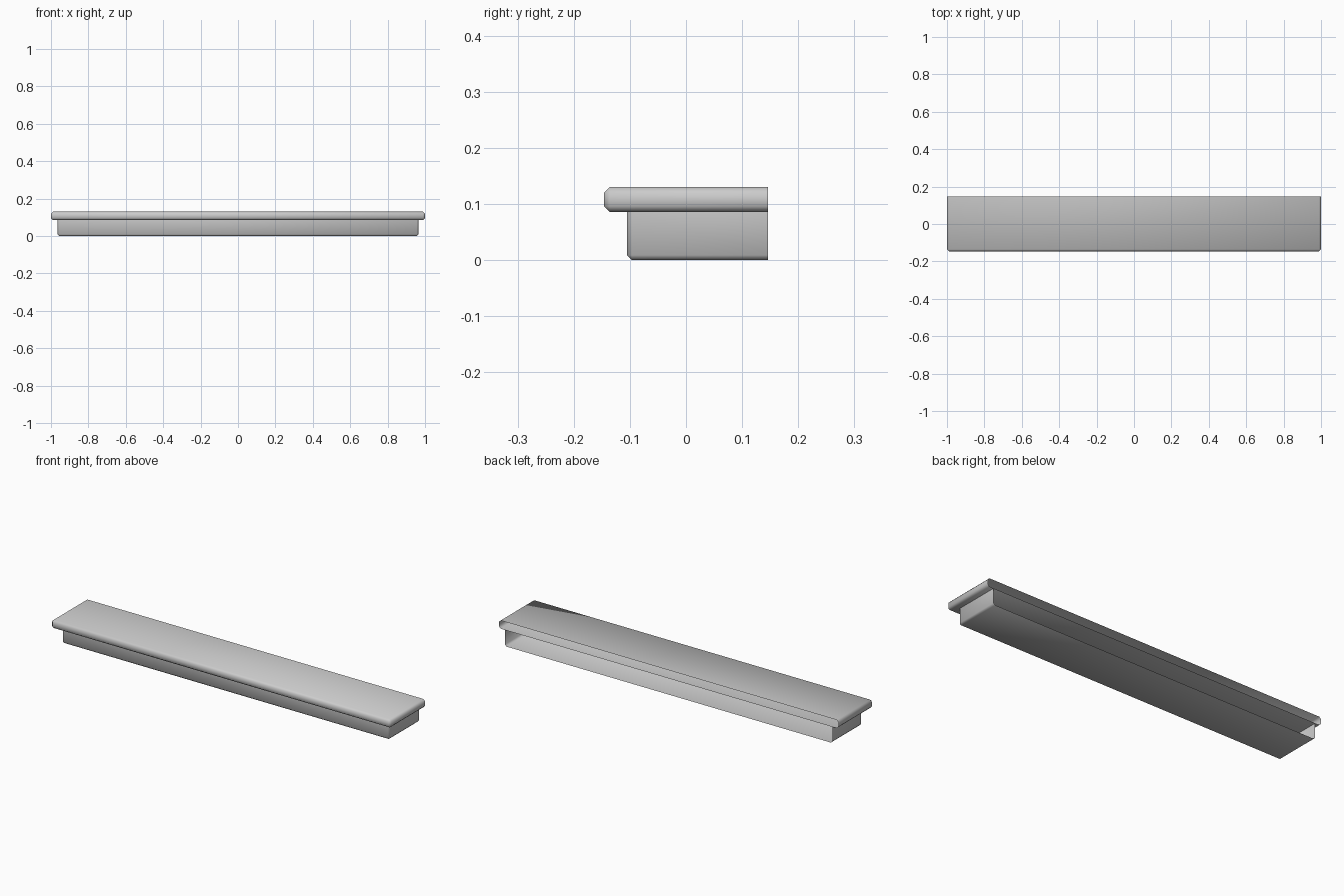
import bpy
import bmesh
from mathutils import Vector

default = bpy.data.objects.get("Cube")
if default:
    bpy.data.objects.remove(default, do_unlink=True)

BACK = 0.146

grey = bpy.data.materials.new("plain grey")
grey.use_nodes = True
colour = (0.6, 0.6, 0.6, 1)
grey.diffuse_color = colour
grey.node_tree.nodes["Principled BSDF"].inputs["Base Color"].default_value = colour


def open_box(name, half_width, front, bottom, top, bevel, open_sides):
    """Chamfered box shell whose faces towards open_sides are left out."""
    bm = bmesh.new()
    bmesh.ops.create_cube(bm, size=1)
    size = Vector((2 * half_width, BACK - front, top - bottom))
    centre = Vector((0, (BACK + front) / 2, (top + bottom) / 2))
    for v in bm.verts:
        v.co = v.co * size + centre
    bm.normal_update()

    def is_open(face):
        return any(face.normal.dot(Vector(d)) > 0.99 for d in open_sides)

    # Rims of the open sides stay sharp
    edges = [e for e in bm.edges if not any(is_open(f) for f in e.link_faces)]
    bmesh.ops.bevel(bm, geom=edges, offset=bevel, segments=1,
                    affect='EDGES', clamp_overlap=True)
    bm.normal_update()
    bmesh.ops.delete(bm, geom=[f for f in bm.faces if is_open(f)], context='FACES')
    for f in bm.faces:
        f.smooth = True
    mesh = bpy.data.meshes.new(name)
    bm.to_mesh(mesh)
    bm.free()
    mesh.materials.append(grey)
    obj = bpy.data.objects.new(name, mesh)
    bpy.context.collection.objects.link(obj)
    return obj


# Overhanging slab, open towards the wall
open_box("shelf_slab", 1.0, -0.146, 0.086, 0.13, 0.01, [(0, 1, 0)])

# Narrower support beneath, open at the back and where it meets the slab
open_box("shelf_support", 0.965, -0.105, 0.0, 0.086, 0.009, [(0, 1, 0), (0, 0, 1)])
